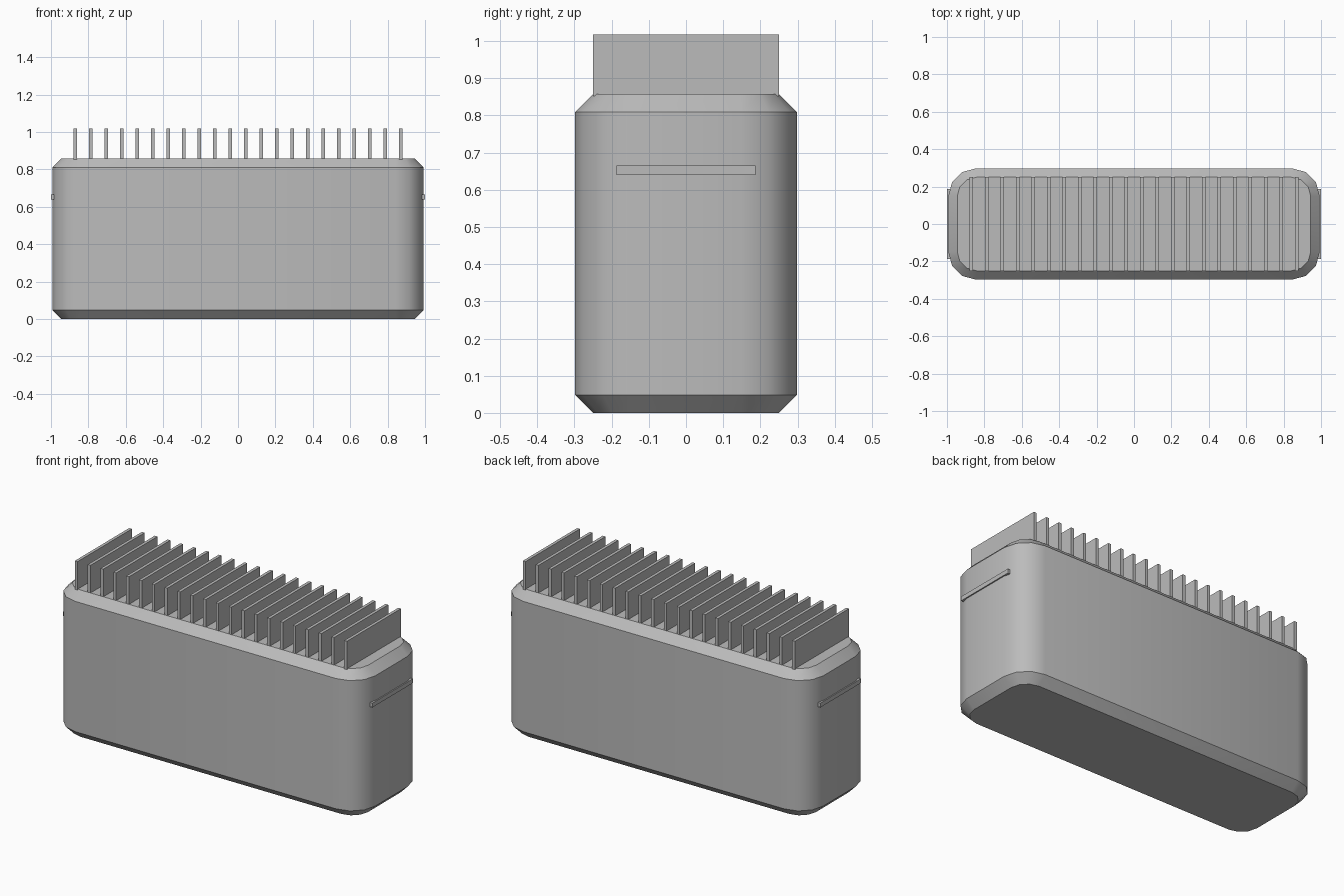
import bpy, bmesh, math

if "Cube" in bpy.data.objects:
    bpy.data.objects.remove(bpy.data.objects["Cube"])

gray = bpy.data.materials.new("plain gray")
gray.diffuse_color = (0.5, 0.5, 0.5, 1)
gray.use_nodes = True
gray.node_tree.nodes["Principled BSDF"].inputs["Base Color"].default_value = gray.diffuse_color


def add_object(name, bm):
    bmesh.ops.recalc_face_normals(bm, faces=bm.faces)
    mesh = bpy.data.meshes.new(name)
    bm.to_mesh(mesh)
    bm.free()
    mesh.materials.append(gray)
    obj = bpy.data.objects.new(name, mesh)
    bpy.context.collection.objects.link(obj)
    return obj


def box(name, x, y, z):
    """Box from three (low, high) ranges."""
    bm = bmesh.new()
    bmesh.ops.create_cube(bm, size=1)
    for v in bm.verts:
        v.co = [(lo + hi) / 2 + c * (hi - lo) for c, (lo, hi) in zip(v.co, (x, y, z))]
    return add_object(name, bm)


def rounded_ring(bm, half_x, half_y, radius, z, steps=3):
    """Rounded rectangle outline at one height."""
    ring = []
    for k, (sx, sy) in enumerate(((1, 1), (-1, 1), (-1, -1), (1, -1))):
        for i in range(steps + 1):
            a = math.pi / 2 * (k + i / steps)
            ring.append(bm.verts.new((sx * (half_x - radius) + radius * math.cos(a),
                                      sy * (half_y - radius) + radius * math.sin(a), z)))
    return ring


# Body: rounded block with chamfered top and bottom rims
HALF_X, HALF_Y, RADIUS, CHAMFER, TOP = 0.993, 0.298, 0.15, 0.048, 0.857
bm = bmesh.new()
rings = [rounded_ring(bm, HALF_X - c, HALF_Y - c, RADIUS - c, z)
         for z, c in ((0, CHAMFER), (CHAMFER, 0), (TOP - CHAMFER, 0), (TOP, CHAMFER))]
for low, high in zip(rings, rings[1:]):
    for i in range(len(low)):
        j = (i + 1) % len(low)
        bm.faces.new((low[i], low[j], high[j], high[i]))
bm.faces.new(rings[0])
bm.faces.new(rings[-1])
body = add_object("body", bm)
bpy.context.view_layer.objects.active = body
body.select_set(True)
bpy.ops.object.shade_smooth_by_angle(angle=math.radians(40))

# Cooling fins: evenly spaced upright plates
FINS = 22
for i in range(FINS):
    x = -0.87 + 1.74 * i / (FINS - 1)
    box(f"fin_{i + 1}", (x - 0.009, x + 0.009), (-0.25, 0.25), (TOP - 0.005, 1.018))

# Thin grip bars on both ends
for name, s in (("left_grip_bar", -1), ("right_grip_bar", 1)):
    box(name, sorted((s * 0.985, s * 1.0)), (-0.187, 0.187), (0.64, 0.665))
